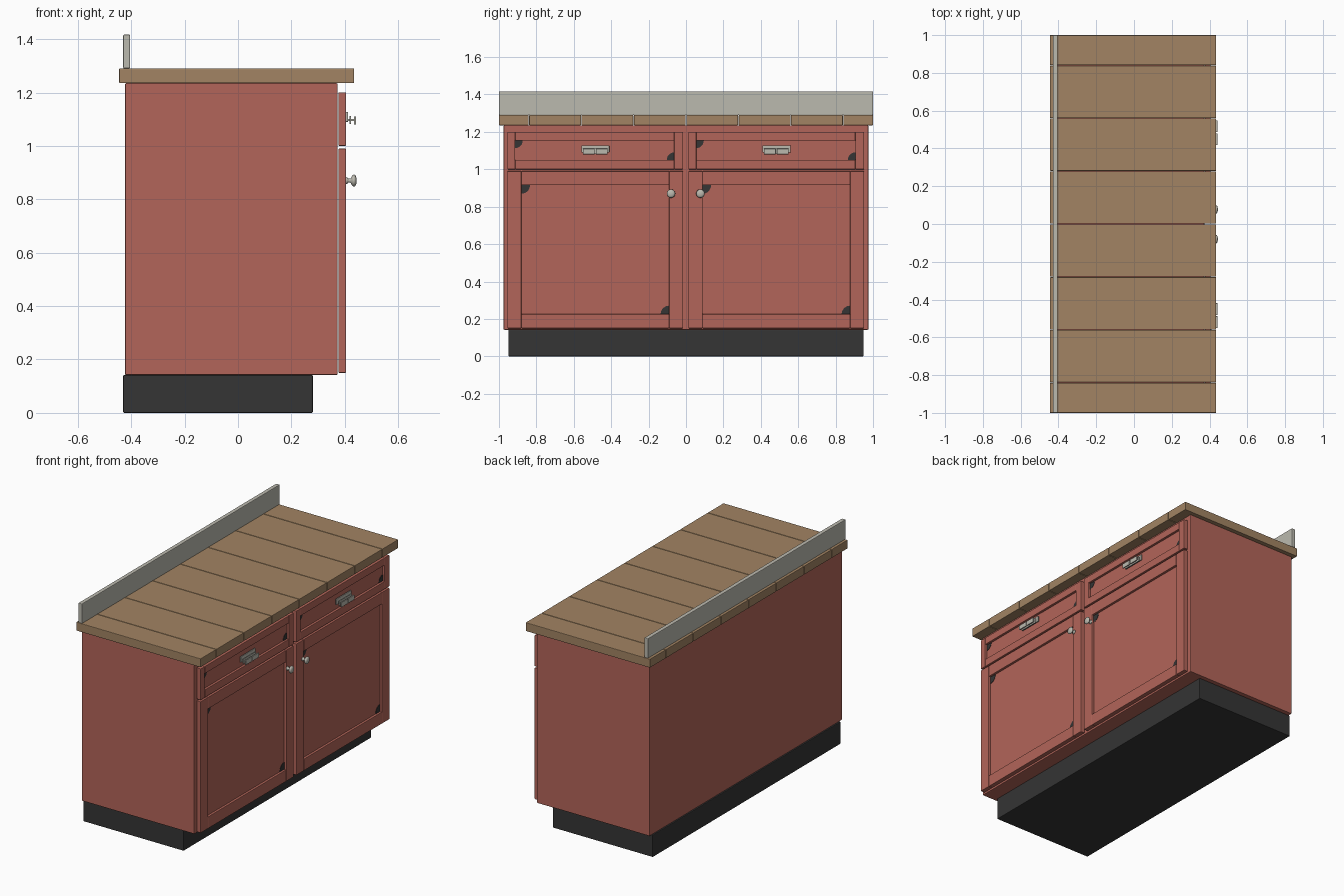
import bpy, bmesh, math
from mathutils import Matrix, Vector

old = bpy.data.objects.get("Cube")
if old:
    bpy.data.objects.remove(old, do_unlink=True)


def material(name, rgb):
    m = bpy.data.materials.new(name)
    m.use_nodes = True
    m.diffuse_color = (*rgb, 1)
    m.node_tree.nodes["Principled BSDF"].inputs["Base Color"].default_value = (*rgb, 1)
    return m


RED = material("red paint", (0.45, 0.13, 0.10))
WOOD = material("countertop wood", (0.36, 0.23, 0.125))
STONE = material("pale grey", (0.50, 0.49, 0.43))
DARK = material("charcoal", (0.035, 0.035, 0.035))


def finish(name, bm, mat, bevel=0):
    me = bpy.data.meshes.new(name)
    bmesh.ops.recalc_face_normals(bm, faces=bm.faces)
    bm.to_mesh(me)
    bm.free()
    me.materials.append(mat)
    ob = bpy.data.objects.new(name, me)
    bpy.context.collection.objects.link(ob)
    if bevel:
        mod = ob.modifiers.new("soft edges", "BEVEL")
        mod.width, mod.segments = bevel, 2
    return ob


def box(name, x, y, z, mat, bevel=0.003):
    bm = bmesh.new()
    bmesh.ops.create_cube(bm, size=1)
    for v in bm.verts:
        for i, (lo, hi) in enumerate((x, y, z)):
            v.co[i] = lo if v.co[i] < 0 else hi
    return finish(name, bm, mat, bevel)


def corner_patch(name, x, y, z, sy, sz, r):
    """Quarter disc tucked into a panel corner, opening towards (sy, sz)."""
    bm = bmesh.new()
    pts = [(0, 0)] + [(r * math.cos(a * math.pi / 12), r * math.sin(a * math.pi / 12)) for a in range(7)]
    face = bm.faces.new([bm.verts.new((x, y + sy * p, z + sz * q)) for p, q in pts])
    top = bmesh.ops.extrude_face_region(bm, geom=[face])
    bmesh.ops.translate(bm, verts=[g for g in top["geom"] if isinstance(g, bmesh.types.BMVert)],
                        vec=(0.003, 0, 0))
    finish(name, bm, DARK)


def framed_front(name, y, z, stile_l, stile_r, rail_b, rail_t, patch):
    """Stiles and rails around a recessed panel, facing +x."""
    x = (0.376, 0.405)
    yi = (y[0] + stile_l, y[1] - stile_r)
    zi = (z[0] + rail_b, z[1] - rail_t)
    box(name + "_left_stile", x, (y[0], yi[0]), z, RED)
    box(name + "_right_stile", x, (yi[1], y[1]), z, RED)
    box(name + "_bottom_rail", x, yi, (z[0], zi[0]), RED)
    box(name + "_top_rail", x, yi, (zi[1], z[1]), RED)
    box(name + "_panel", (0.376, 0.39), yi, zi, RED, 0)
    corner_patch(name + "_upper_corner", 0.389, yi[0], zi[1], 1, -1, patch)
    corner_patch(name + "_lower_corner", 0.389, yi[1], zi[0], -1, 1, patch)


def knob(name, y, z):
    """Turned knob, lathed around the x axis."""
    profile = [(0.404, 0), (0.404, 0.013), (0.409, 0.012), (0.413, 0.007), (0.422, 0.008),
               (0.427, 0.018), (0.433, 0.023), (0.439, 0.021), (0.443, 0.012), (0.444, 0)]
    bm = bmesh.new()
    vs = [bm.verts.new((px, pr, 0)) for px, pr in profile]
    es = [bm.edges.new(pair) for pair in zip(vs, vs[1:])]
    bmesh.ops.spin(bm, geom=vs + es, cent=(0, 0, 0), axis=(1, 0, 0), angle=math.tau, steps=20)
    bmesh.ops.remove_doubles(bm, verts=bm.verts, dist=0.0001)
    bmesh.ops.transform(bm, matrix=Matrix.Translation(Vector((0, y, z))), verts=bm.verts)
    ob = finish(name, bm, STONE)
    for p in ob.data.polygons:
        p.use_smooth = True


def pull(name, y):
    """Drawer pull: back plate, middle and front bars, small posts."""
    box(name + "_plate", (0.404, 0.412), (y - 0.075, y + 0.075), (1.09, 1.127), STONE, 0.002)
    box(name + "_middle_bar", (0.417, 0.423), (y - 0.065, y + 0.065), (1.082, 1.112), STONE, 0.002)
    for s in (-1, 1):
        ends = sorted((y + s * 0.003, y + s * 0.066))
        box(name + "_front_bar", (0.434, 0.442), ends, (1.08, 1.11), STONE, 0.002)
        mid = y + s * 0.05
        box(name + "_post", (0.41, 0.436), (mid - 0.004, mid + 0.004), (1.094, 1.1), STONE, 0)


# Carcass and plinth
box("plinth", (-0.43, 0.28), (-0.95, 0.95), (0, 0.142), DARK, 0.004)
box("cabinet_body", (-0.423, 0.373), (-0.975, 0.975), (0.142, 1.235), RED, 0.004)

# Countertop planks, half-width ones at the ends
seams = [-1] + [k * 0.28 for k in range(-3, 4)] + [1]
for a, b in zip(seams, seams[1:]):
    lo = a if a == -1 else a + 0.0015
    hi = b if b == 1 else b - 0.0015
    box("countertop_plank", (-0.445, 0.435), (lo, hi), (1.235, 1.29), WOOD, 0.003)

# Upstand along the back edge
box("backsplash", (-0.43, -0.404), (-1, 1), (1.29, 1.417), STONE, 0.004)

# Drawers, doors and hardware, one set per side
for side, lo, hi in (("first", -0.955, -0.015), ("second", 0.013, 0.953)):
    framed_front(side + "_drawer", (lo, hi), (1.0, 1.2), 0.042, 0.048, 0.05, 0.047, 0.04)
    framed_front(side + "_door", (lo, hi), (0.15, 0.99), 0.075, 0.075, 0.075, 0.075, 0.046)
    pull(side + "_pull", (lo + hi) / 2)
    knob(side + "_knob", -0.08 if lo < 0 else 0.077, 0.87)
